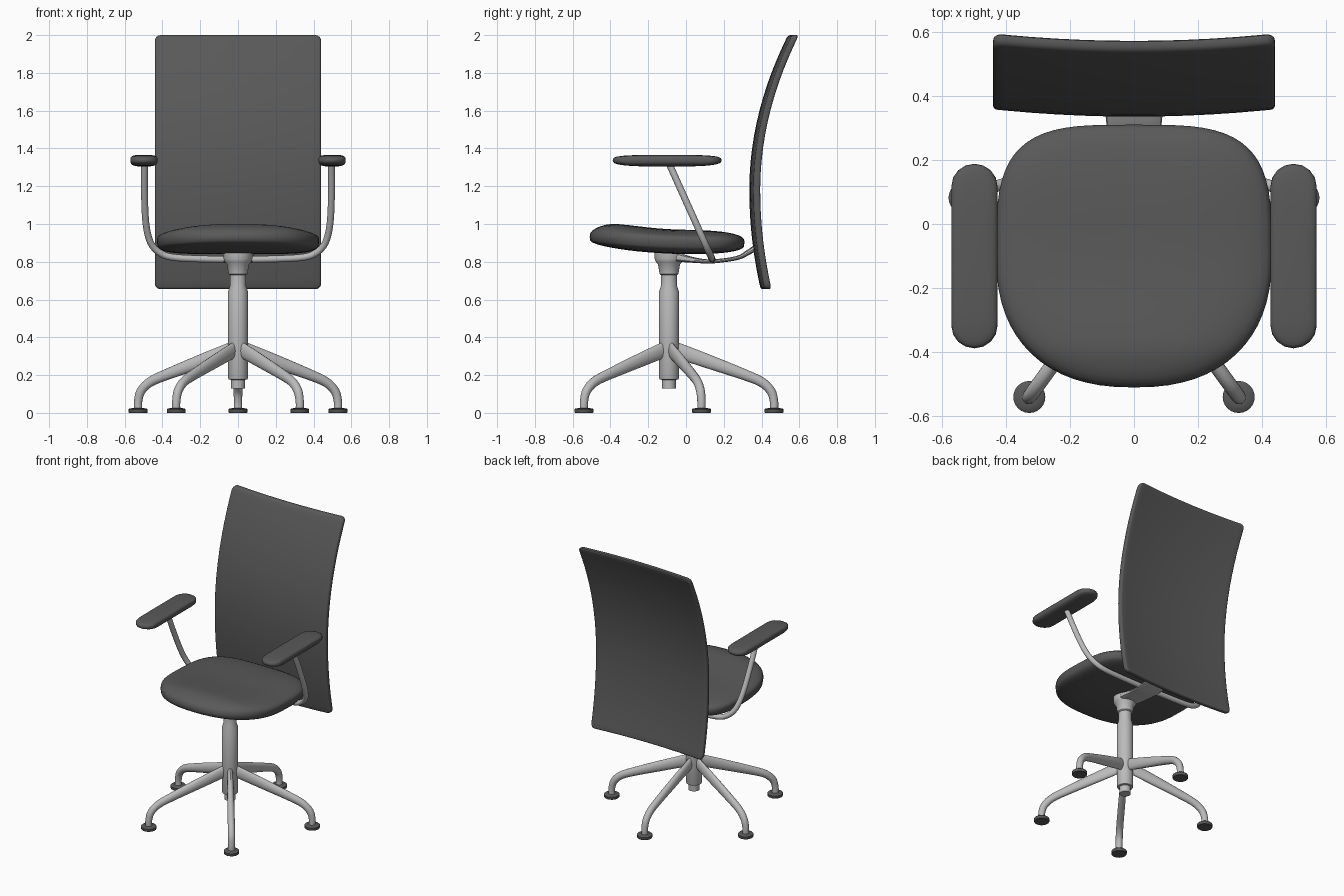
import bpy, bmesh, math
from mathutils import Vector, Matrix

if "Cube" in bpy.data.objects:
    bpy.data.objects.remove(bpy.data.objects["Cube"])

AXIS_Y = -0.09


def material(name, v):
    m = bpy.data.materials.new(name)
    m.diffuse_color = (v, v, v, 1)
    m.use_nodes = True
    m.node_tree.nodes["Principled BSDF"].inputs["Base Color"].default_value = m.diffuse_color
    return m


DARK = material("dark_grey", 0.1)
METAL = material("light_grey", 0.5)


def finish(bm, name, mat, angle=40):
    bmesh.ops.recalc_face_normals(bm, faces=bm.faces)
    me = bpy.data.meshes.new(name)
    bm.to_mesh(me)
    bm.free()
    me.materials.append(mat)
    ob = bpy.data.objects.new(name, me)
    bpy.context.collection.objects.link(ob)
    bpy.ops.object.select_all(action='DESELECT')
    ob.select_set(True)
    bpy.context.view_layer.objects.active = ob
    bpy.ops.object.shade_smooth_by_angle(angle=math.radians(angle))
    return ob


def skin(bm, rings):
    """Bridge closed rings of points and cap both ends."""
    vs = [[bm.verts.new(p) for p in r] for r in rings]
    n = len(vs[0])
    for a, b in zip(vs, vs[1:]):
        for i in range(n):
            j = (i + 1) % n
            bm.faces.new((a[i], a[j], b[j], b[i]))
    bm.faces.new(vs[0])
    bm.faces.new(vs[-1])


def lathe(name, profile, x, y, mat, n=32):
    bm = bmesh.new()
    skin(bm, [[(x + r * math.cos(2 * math.pi * i / n), y + r * math.sin(2 * math.pi * i / n), z)
               for i in range(n)] for r, z in profile])
    return finish(bm, name, mat)


def smooth_path(pts, steps=5):
    """Catmull-Rom through tuples (position and radii together)."""
    out = []
    for k in range(len(pts) - 1):
        p0, p1, p2, p3 = (pts[max(0, min(len(pts) - 1, k + d))] for d in (-1, 0, 1, 2))
        for s in range(steps):
            t = s / steps
            out.append([0.5 * (2 * b + (c - a) * t + (2 * a - 5 * b + 4 * c - d) * t * t
                               + (3 * b - a - 3 * c + d) * t ** 3)
                        for a, b, c, d in zip(p0, p1, p2, p3)])
    out.append(list(pts[-1]))
    return out


def sweep(name, pts, side, mat, n=16, power=1.0):
    """Tube through (x, y, z, half_width, half_height); side is the width axis."""
    path = smooth_path(pts)
    pos = [Vector(p[:3]) for p in path]
    side = Vector(side).normalized()
    sp = lambda v: math.copysign(abs(v) ** power, v)
    rings = []
    for i, p in enumerate(path):
        tan = pos[min(i + 1, len(pos) - 1)] - pos[max(i - 1, 0)]
        up = tan.cross(side).normalized()
        rings.append([pos[i] + side * p[3] * sp(math.cos(2 * math.pi * k / n))
                      + up * p[4] * sp(math.sin(2 * math.pi * k / n)) for k in range(n)])
    bm = bmesh.new()
    skin(bm, rings)
    return finish(bm, name, mat)


def pillow(name, outline, centre, top, mid, bottom, p_top, p_bot, mat):
    """Cushion: outline shrunk in rings, heights given as functions of y."""
    levels = [math.sin(math.pi / 2 * i / 12) for i in range(1, 13)]
    rings = []
    for sign, scales in ((-1, levels), (1, levels[-2::-1])):
        for s in scales:
            ring = []
            for x, y in outline:
                px, py = centre[0] + x * s, centre[1] + y * s
                p, edge = (p_bot, bottom) if sign < 0 else (p_top, top)
                f = max(0.0, 1 - s ** p) ** (1 / p)
                ring.append((px, py, mid(py) + (edge(py) - mid(py)) * f))
            rings.append(ring)
    bm = bmesh.new()
    skin(bm, rings)
    return finish(bm, name, mat, 60)


# Seat cushion: squarer at the back, rounder at the front, raised front lip
outline = []
for i in range(64):
    a = 2 * math.pi * i / 64
    c, s = math.cos(a), math.sin(a)
    e = 2 / (3.6 if s > 0 else 2.35)
    outline.append((0.43 * math.copysign(abs(c) ** e, c), 0.41 * math.copysign(abs(s) ** e, s)))
pillow("seat", outline, (0, -0.1),
       lambda y: 0.97 + 0.05 * min(1, max(0, -y / 0.4)) ** 2,
       lambda y: 0.915 - 0.03 * y,
       lambda y: 0.84 + 0.16 * (y - 0.05) ** 2, 2.6, 4.5, DARK)

# Backrest: rounded slab, sliced and bent into its curve
bm = bmesh.new()
bmesh.ops.create_cube(bm, size=1, matrix=Matrix.Translation((0, 0.018, 1.3275))
                      @ Matrix.Diagonal((0.88, 0.036, 1.345, 1)))
corners = [e for e in bm.edges if abs(e.verts[0].co.y - e.verts[1].co.y) > 0.01]
bmesh.ops.bevel(bm, geom=corners, offset=0.03, segments=4, profile=0.5, affect='EDGES')
rim = [e for e in bm.edges if abs(e.verts[0].co.y - e.verts[1].co.y) < 0.001]
bmesh.ops.bevel(bm, geom=rim, offset=0.012, segments=3, profile=0.5, affect='EDGES')
cuts = [((0, 0, 0.7 + 0.07 * i), (0, 0, 1)) for i in range(19)]
cuts += [((-0.4 + 0.08 * i, 0, 0), (1, 0, 0)) for i in range(11)]
for co, no in cuts:
    bmesh.ops.bisect_plane(bm, geom=bm.verts[:] + bm.edges[:] + bm.faces[:],
                           dist=1e-5, plane_co=co, plane_no=no)
for v in bm.verts:
    d = v.co.z - 1.18
    v.co.y += 0.335 + (0.305 if d > 0 else 0.218) * d * d + 0.023 * (v.co.x / 0.44) ** 2
finish(bm, "backrest", DARK)

# Armrest pads
pad = []
for end in (1, -1):
    for i in range(9):
        a = math.pi * i / 8
        pad.append((end * 0.072 * math.cos(a), end * (0.218 + 0.07 * math.sin(a))))
for side, x in (("left", -0.498), ("right", 0.498)):
    pillow(side + "_armrest", pad, (x, -0.1), lambda y: 1.366, lambda y: 1.337,
           lambda y: 1.304, 3.5, 3, DARK)

# Arm tube: one bent loop passing under the seat
half = [(0.495, 1.32), (0.495, 1.16), (0.487, 1.0), (0.462, 0.9), (0.41, 0.845),
        (0.34, 0.823), (0.2, 0.815)]
loop = half + [(0, 0.812)] + [(-x, z) for x, z in reversed(half)]
sweep("arm_tube", [(x, -0.085 + 0.45 * (1.31 - z), z, 0.018, 0.018) for x, z in loop],
      (0, 1, 0.45), METAL)

# Flat bracket from hub to backrest
sweep("back_bracket", [(0, -0.05, 0.825, 0.075, 0.025), (0, 0.05, 0.808, 0.075, 0.014),
                       (0, 0.14, 0.802, 0.078, 0.011), (0, 0.27, 0.82, 0.082, 0.011),
                       (0, 0.33, 0.85, 0.088, 0.014), (0, 0.37, 0.875, 0.09, 0.016)],
      (1, 0, 0), METAL, power=0.6)

# Column and hub
lathe("column", [(0.036, 0.13), (0.037, 0.175), (0.05, 0.178), (0.053, 0.185), (0.053, 0.64),
                 (0.042, 0.675), (0.042, 0.73), (0.05, 0.735), (0.058, 0.785), (0.07, 0.8),
                 (0.076, 0.815), (0.076, 0.852)], 0, AXIS_Y, METAL)

# Five legs with feet
for k in range(5):
    a = math.pi / 2 + k * 2 * math.pi / 5
    c, s = math.cos(a), math.sin(a)
    prof = [(0.03, 0.335, 0.018, 0.042), (0.2, 0.275, 0.022, 0.037), (0.4, 0.202, 0.023, 0.029),
            (0.49, 0.163, 0.023, 0.026), (0.54, 0.115, 0.023, 0.024), (0.556, 0.06, 0.022, 0.022),
            (0.556, 0.015, 0.022, 0.022)]
    sweep(f"leg_{k + 1}", [(r * c, AXIS_Y + r * s, z, w, h) for r, z, w, h in prof],
          (-s, c, 0), METAL)
    lathe(f"foot_{k + 1}", [(0.048, 0), (0.05, 0.003), (0.05, 0.019), (0.046, 0.023), (0.025, 0.026)],
          0.556 * c, AXIS_Y + 0.556 * s, DARK, 24)
